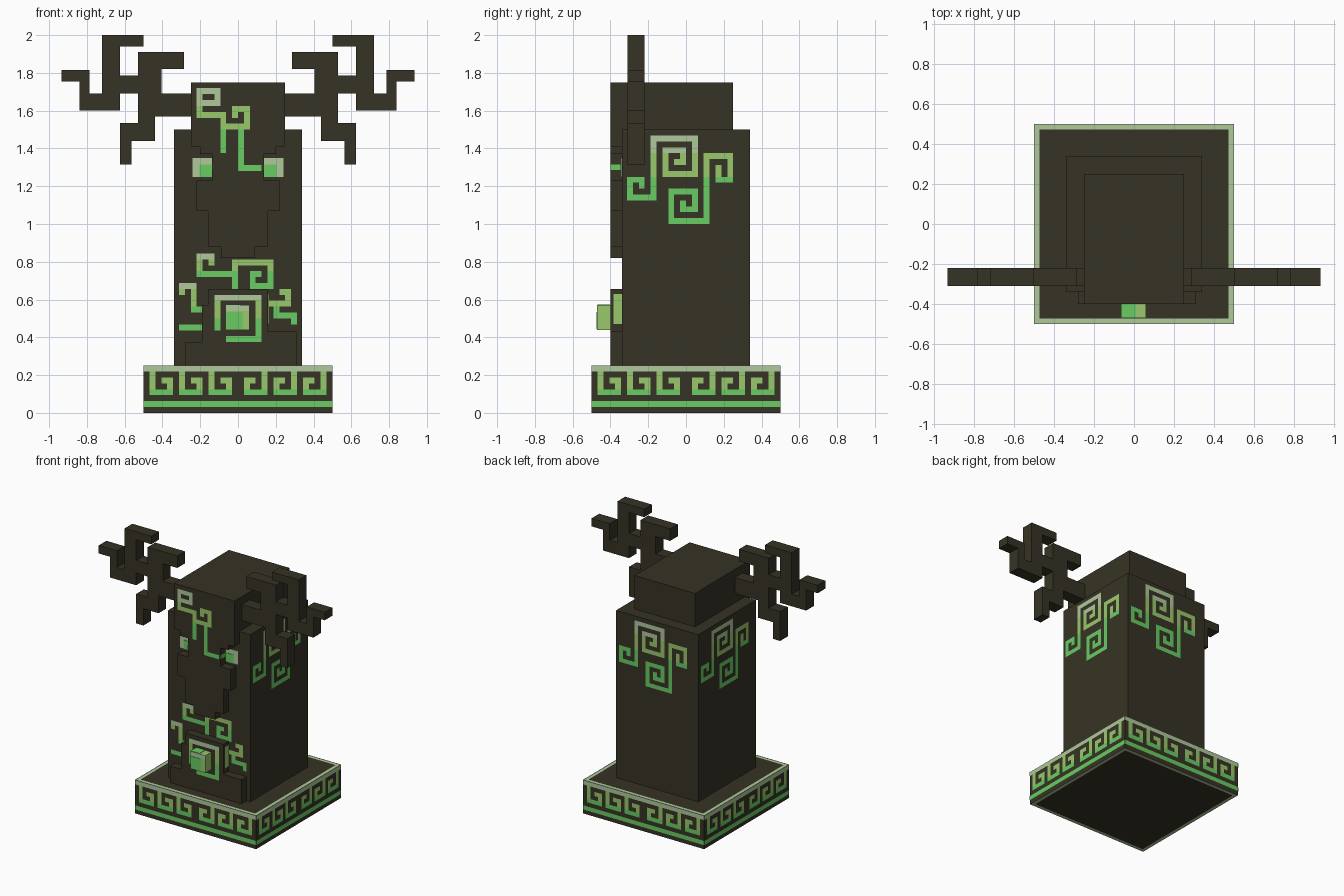
import bpy, bmesh, math
from mathutils import Matrix

if "Cube" in bpy.data.objects:
    bpy.data.objects.remove(bpy.data.objects["Cube"])

PX = 1 / 32      # one ornament cell
LIFT = 0.003     # how far painted cells sit off a face


def material(name, rgb):
    m = bpy.data.materials.new(name)
    m.use_nodes = True
    m.diffuse_color = (*rgb, 1)
    bsdf = next(n for n in m.node_tree.nodes if n.type == "BSDF_PRINCIPLED")
    bsdf.inputs["Base Color"].default_value = (*rgb, 1)
    bsdf.inputs["Roughness"].default_value = 0.9
    return m


DARK, PALE, LIME, GREEN = range(4)
MATERIALS = [
    material("dark stone", (0.037, 0.033, 0.018)),
    material("pale green", (0.43, 0.58, 0.33)),
    material("lime green", (0.32, 0.58, 0.15)),
    material("bright green", (0.14, 0.6, 0.127)),
]


def finish(name, bm):
    mesh = bpy.data.meshes.new(name)
    bm.to_mesh(mesh)
    bm.free()
    for m in MATERIALS:
        mesh.materials.append(m)
    ob = bpy.data.objects.new(name, mesh)
    bpy.context.collection.objects.link(ob)
    return ob


def add_box(bm, x0, x1, y0, y1, z0, z1):
    mat = Matrix.Translation(((x0 + x1) / 2, (y0 + y1) / 2, (z0 + z1) / 2))
    mat = mat @ Matrix.Diagonal((x1 - x0, y1 - y0, z1 - z0, 1))
    bmesh.ops.create_cube(bm, size=1, matrix=mat)


def box(name, *bounds, color=DARK):
    bm = bmesh.new()
    add_box(bm, *bounds)
    for f in bm.faces:
        f.material_index = color
    return finish(name, bm)


def stepped_slab(name, steps, top, y0, y1):
    """Steps run bottom to top as (left, right, bottom height)."""
    tops = [s[2] for s in steps[1:]] + [top]
    right, left = [], []
    for (l, r, z), t in zip(steps, tops):
        right += [(r, z), (r, t)]
        left += [(l, z), (l, t)]
    bm = bmesh.new()
    face = bm.faces.new([bm.verts.new((x, y0, z)) for x, z in right + left[::-1]])
    out = bmesh.ops.extrude_face_region(bm, geom=[face])
    moved = [v for v in out["geom"] if isinstance(v, bmesh.types.BMVert)]
    bmesh.ops.translate(bm, verts=moved, vec=(0, y1 - y0, 0))
    bmesh.ops.recalc_face_normals(bm, faces=bm.faces)
    return finish(name, bm)


MOVES = {"U": (0, 1), "D": (0, -1), "L": (-1, 0), "R": (1, 0)}


def trace(u, v, path):
    """Cells covered by a path such as 'U1 L2 D3'."""
    cells = {(u, v)}
    for step in path.split():
        du, dv = MOVES[step[0]]
        for _ in range(int(step[1:])):
            u, v = u + du, v + dv
            cells.add((u, v))
    return cells


def ornament(name, cells, distance, low, high, turns=0):
    """Painted cells on a face, shaded from green at low to pale at high."""
    bm = bmesh.new()
    for u, v in sorted(cells):
        corners = [(u, v), (u + 1, v), (u + 1, v + 1), (u, v + 1)]
        f = bm.faces.new([bm.verts.new((a * PX, -distance - LIFT, b * PX)) for a, b in corners])
        t = (v + 0.5 - low) / (high - low)
        f.material_index = PALE if t > 0.82 else LIME if t > 0.5 else GREEN
    bmesh.ops.remove_doubles(bm, verts=bm.verts, dist=0.0001)
    bm.transform(Matrix.Rotation(turns * math.pi / 2, 4, "Z"))
    return finish(name, bm)


# Plinth with a pale rim on its top and bottom
bm = bmesh.new()
add_box(bm, -0.5, 0.5, -0.5, 0.5, 0, 0.25)
caps = [f for f in bm.faces if abs(f.normal.z) > 0.9]
bmesh.ops.inset_individual(bm, faces=caps, thickness=0.036)
for f in bm.faces:
    centre = f.calc_center_median()
    if abs(f.normal.z) > 0.9 and centre.xy.length > 0.1:
        f.material_index = PALE
finish("plinth", bm)

# Hooked frieze around the plinth
frieze = {(u, v) for u in range(-16, 16) for v in (1, 7)}
for start in (-15, -10, -5):
    hook = trace(start, 6, "D3 R3 U2 L1")
    frieze |= hook | {(-1 - u, v) for u, v in hook}
for k, side in enumerate(("front", "left", "back", "right")):
    ornament(f"plinth_frieze_{side}", frieze, 0.5, 0, 8, k)

# Pillar, head and face relief
box("pillar", -0.34, 0.34, -0.34, 0.34, 0.25, 1.5)
box("head", -0.25, 0.25, -0.34, 0.25, 1.5, 1.75)
stepped_slab("face_mask", [
    (-0.09, 0.09, 0.82), (-0.16, 0.16, 0.88), (-0.22, 0.22, 1.07),
    (-0.135, 0.135, 1.23), (-0.2, 0.2, 1.37), (-0.25, 0.25, 1.41),
], 1.75, -0.40, -0.34)
stepped_slab("belly_relief", [
    (-0.28, 0.31, 0.25), (-0.19, 0.31, 0.375), (-0.19, 0.16, 0.43), (-0.16, 0.16, 0.57),
], 0.655, -0.40, -0.34)

# Spirals on the other three pillar sides
spirals = trace(-8, 38, "U1 L2 D3 R4 U10 R7 D6 L5 U4 R3 D2 L1")
spirals |= trace(5, 41, "D2 R2 U4 L4 D11 L6 U5 R4 D3 L2 U1")
for k, side in enumerate(("left", "back", "right"), 1):
    ornament(f"pillar_spirals_{side}", spirals, 0.34, 32, 47, k)

# Vines on the forehead
vines = trace(-6, 52, "R2 U2 L3 D4 R4 D6")
vines |= trace(-1, 50, "U1 R2 D3 L4") | trace(0, 48, "D7 R3")
ornament("forehead_vines", vines, 0.40, 41, 55)

# Eyes beside the mask, with a green inner pupil
for side, s in (("left", 1), ("right", -1)):
    for part, a, b, top, depth, color in (("eye", 0.137, 0.24, 1.35, 0.343, PALE),
                                          ("pupil", 0.137, 0.205, 1.315, 0.346, GREEN)):
        x0, x1 = sorted((a * s, b * s))
        box(f"{side}_{part}", x0, x1, -depth, -0.34, 1.25, top, color=color)
    x0, x1 = sorted((0.135 * s, 0.138 * s))
    box(f"{side}_eye_glow", x0, x1, -0.40, -0.34, 1.285, 1.315, color=GREEN)

# Vines on the lower body
branch = trace(-5, 25, "U1 L2 D3 R6") | trace(-1, 25, "D4")
branch |= trace(-1, 25, "R6 D4 L3 U2 R1")
ornament("chest_vines", branch, 0.34, 20, 27)
tendrils = trace(-10, 20, "U1 R2 D4 R2") | trace(-10, 14, "R3")
tendrils |= trace(7, 20, "R1 D2 L3") | trace(6, 18, "D2 R3 D1")
ornament("belly_tendrils", tendrils, 0.34, 14, 22)
ornament("gem_frame", trace(-2, 12, "R5 U7 L7 D5"), 0.40, 12, 20)
box("belly_side_glow", 0.16, 0.163, -0.385, -0.34, 0.47, 0.63, color=LIME)

# Glowing gem
box("gem", -0.065, 0.06, -0.47, -0.40, 0.44, 0.57, color=LIME)
box("gem_core", -0.06, 0.025, -0.473, -0.47, 0.445, 0.535, color=GREEN)
box("gem_highlight", -0.065, 0.06, -0.472, -0.47, 0.54, 0.57, color=PALE)
box("gem_top_patch", -0.065, 0.01, -0.468, -0.402, 0.57, 0.573, color=GREEN)

# Branching antlers, mirrored from the left one
bm = bmesh.new()
for x0, x1, z0, z1 in (
    (0.25, 0.405, 1.57, 1.69), (0.405, 0.53, 1.57, 1.91), (0.285, 0.405, 1.82, 1.91),
    (0.44, 0.53, 1.44, 1.57), (0.53, 0.625, 1.44, 1.535), (0.565, 0.625, 1.315, 1.44),
    (0.53, 0.625, 1.69, 1.785), (0.625, 0.72, 1.60, 2.0), (0.50, 0.625, 1.94, 2.0),
    (0.72, 0.785, 1.60, 1.69), (0.785, 0.84, 1.60, 1.815), (0.84, 0.935, 1.755, 1.815),
):
    add_box(bm, x0, x1, -0.31, -0.22, z0, z1)
antlers = finish("antlers", bm)
antlers.modifiers.new("Mirror", "MIRROR").use_axis = (True, False, False)
